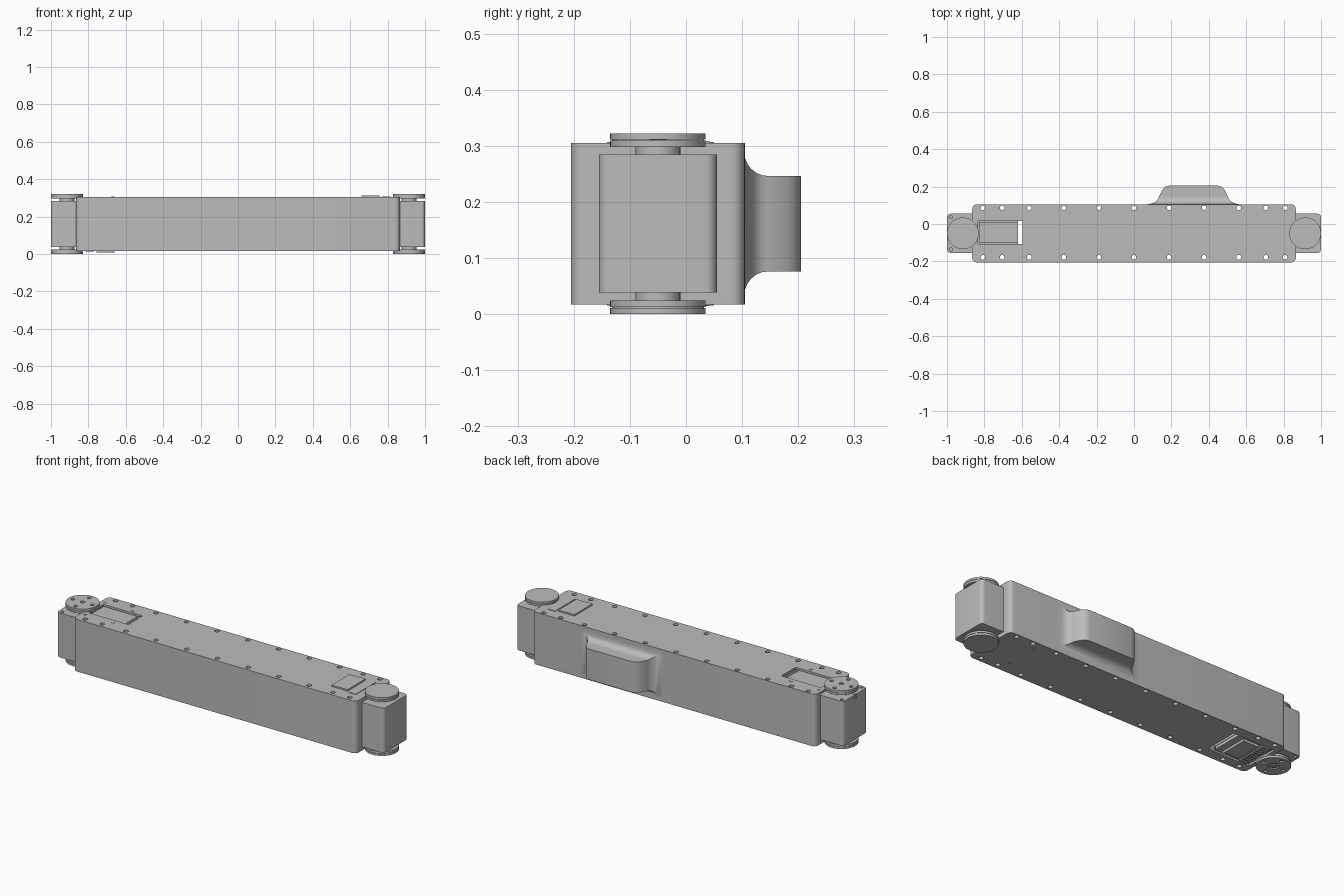
import bpy, bmesh
from math import pi, cos, sin
from mathutils import Matrix, Vector

if "Cube" in bpy.data.objects:
    bpy.data.objects.remove(bpy.data.objects["Cube"], do_unlink=True)

MID = 0.161          # half height of the whole arm
HORN = (-0.915, -0.05)
FLIP = Matrix.Translation((0, 0, MID)) @ Matrix.Rotation(pi, 4, 'Y') @ Matrix.Translation((0, 0, -MID))

grey = bpy.data.materials.new("satin grey")
grey.use_nodes = True
colour = (0.5, 0.5, 0.5, 1)
grey.diffuse_color = colour
grey.node_tree.nodes["Principled BSDF"].inputs["Base Color"].default_value = colour


def add_box(bm, x, y, z, r=0.0):
    """Box between the given ranges, with rounded upright edges."""
    t = bmesh.new()
    bmesh.ops.create_cube(t, size=1)
    for v in t.verts:
        v.co = Vector([(a + b) / 2 + c * (b - a) for (a, b), c in zip((x, y, z), v.co)])
    if r:
        up = [e for e in t.edges if abs(e.verts[0].co.z - e.verts[1].co.z) > 1e-5]
        bmesh.ops.bevel(t, geom=up, offset=r, segments=6, profile=0.5, affect='EDGES')
    merge(bm, t)


def add_cyl(bm, x, y, z, r, n=32):
    t = bmesh.new()
    bmesh.ops.create_cone(t, cap_ends=True, segments=n, radius1=r, radius2=r, depth=z[1] - z[0],
                          matrix=Matrix.Translation((x, y, (z[0] + z[1]) / 2)))
    merge(bm, t)


def merge(bm, t):
    m = bpy.data.meshes.new("part")
    t.to_mesh(m)
    t.free()
    bm.from_mesh(m)
    bpy.data.meshes.remove(m)


def finish(name, bm, flip=False):
    if flip:
        bm.transform(FLIP)
    bmesh.ops.recalc_face_normals(bm, faces=bm.faces)
    me = bpy.data.meshes.new(name)
    bm.to_mesh(me)
    bm.free()
    me.materials.append(grey)
    ob = bpy.data.objects.new(name, me)
    bpy.context.collection.objects.link(ob)
    smooth(ob)
    return ob


def select(ob):
    bpy.ops.object.select_all(action='DESELECT')
    ob.select_set(True)
    bpy.context.view_layer.objects.active = ob


def smooth(ob):
    select(ob)
    bpy.ops.object.shade_smooth_by_angle(angle=0.6)


def cut(ob, bm):
    """Subtract the cutter shapes, then discard the cutter."""
    tool = finish("cutter", bm)
    tool.hide_render = True
    mod = ob.modifiers.new("cut", 'BOOLEAN')
    mod.operation, mod.solver, mod.object = 'DIFFERENCE', 'EXACT', tool
    select(ob)
    bpy.ops.object.modifier_apply(modifier=mod.name)
    bpy.data.objects.remove(tool, do_unlink=True)
    smooth(ob)


# Long link housing
bm = bmesh.new()
add_box(bm, (-0.865, 0.865), (-0.205, 0.105), (0.017, 0.305), 0.025)
housing = finish("link_housing", bm)

# Motor bays and the windows above and below them
for flip in (False, True):
    for x, y, z in (((-0.95, -0.585), (-0.162, 0.062), (0.028, 0.294)),
                    ((-0.835, -0.595), (-0.107, 0.017), (0.2, 0.4)),
                    ((-0.842, -0.585), (-0.146, 0.047), (-0.1, 0.1))):
        bm = bmesh.new()
        add_box(bm, x, y, z)
        if flip:
            bm.transform(FLIP)
        cut(housing, bm)

# Rows of through holes along both long edges
bm = bmesh.new()
for x in (0, 0.188, 0.375, 0.56, 0.705, 0.808):
    for sx in ((1, -1) if x else (1,)):
        for y in (0.086, -0.178):
            add_cyl(bm, x * sx, y, (-0.1, 0.5), 0.0125, 16)
cut(housing, bm)

# Flared pad on the back: rectangular rings lofted outwards
bm = bmesh.new()
rings = []
flare = [(1 - sin(a * pi / 12), 1 - cos(a * pi / 12)) for a in range(7)]
profile = [(0.104 + 0.042 * c, 0.185 + 0.078 * s, 0.085 + 0.043 * s) for s, c in flare]
profile += [(0.165, 0.176, 0.085), (0.18, 0.168, 0.085), (0.193, 0.158, 0.085),
            (0.201, 0.146, 0.085), (0.205, 0.13, 0.085)]
for y, hx, hz in profile:
    rings.append([bm.verts.new((0.318 + hx * sx, y, MID + hz * sz))
                  for sx, sz in ((-1, -1), (1, -1), (1, 1), (-1, 1))])
for a, b in zip(rings, rings[1:]):
    for i in range(4):
        j = (i + 1) % 4
        bm.faces.new((a[i], a[j], b[j], b[i]))
bm.faces.new(rings[0])
bm.faces.new(rings[-1])
finish("back_pad", bm)


def horn(name, z0, z1, outer, flip, boss):
    """Round output flange with a rim groove and four bolt holes."""
    bm = bmesh.new()
    mid = (z0 + z1) / 2
    add_cyl(bm, *HORN, (z0, mid - 0.001), 0.085, 48)
    add_cyl(bm, *HORN, (mid - 0.001, mid + 0.001), 0.082, 48)
    add_cyl(bm, *HORN, (mid + 0.001, z1), 0.085, 48)
    ob = finish(name, bm, flip)
    bm = bmesh.new()
    for k in range(4):
        a = k * pi / 2
        add_cyl(bm, HORN[0] + 0.06 * cos(a), HORN[1] + 0.06 * sin(a),
                (outer - 0.008, outer + 0.008), 0.0105, 16)
    add_cyl(bm, *HORN, (outer - 0.006, outer + 0.006), 0.027 if boss else 0.012, 24)
    if flip:
        bm.transform(FLIP)
    cut(ob, bm)
    if boss:
        bm = bmesh.new()
        low, high = sorted((outer, mid))
        add_cyl(bm, *HORN, (low, high), 0.014, 6)
        finish(name + "_bolt", bm, flip)


for side, flip in (("right", False), ("left", True)):
    # Motor case with raised window plates
    bm = bmesh.new()
    add_box(bm, (-1, -0.62), (-0.155, 0.055), (0.038, 0.284), 0.02)
    case = finish(side + "_motor_case", bm, flip)
    bm = bmesh.new()
    for x in (-0.978, -0.67):
        for y in (0.036, -0.136):
            add_cyl(bm, x, y, (0.274, 0.3), 0.008, 12)
            add_cyl(bm, x, y, (0.02, 0.048), 0.008, 12)
    add_box(bm, (-1.02, -0.994), (-0.06, -0.04), (0.262, 0.3))
    if flip:
        bm.transform(FLIP)
    cut(case, bm)

    bm = bmesh.new()
    add_box(bm, (-0.828, -0.62), (-0.1, 0.01), (0.28, 0.298))
    finish(side + "_cover_plate", bm, flip)

    # Small screws in the housing skin beside the window
    bm = bmesh.new()
    for x in (-0.67, -0.84):
        for y in (0.04, -0.132):
            add_cyl(bm, x, y, (0.29, 0.307), 0.009, 12)
    finish(side + "_skin_screws", bm, flip)

    # Connector side: frame, raised lid and pin socket
    bm = bmesh.new()
    add_box(bm, (-0.835, -0.622), (-0.14, 0.042), (0.022, 0.04), 0.01)
    finish(side + "_connector_frame", bm, flip)
    bm = bmesh.new()
    add_box(bm, (-0.757, -0.66), (-0.125, 0.032), (0.009, 0.03))
    lid = finish(side + "_connector_lid", bm, flip)
    bm = bmesh.new()
    add_box(bm, (-0.748, -0.669), (-0.116, 0.023), (0, 0.012))
    if flip:
        bm.transform(FLIP)
    cut(lid, bm)
    bm = bmesh.new()
    add_box(bm, (-0.815, -0.77), (-0.135, 0.042), (0.014, 0.03))
    socket = finish(side + "_pin_socket", bm, flip)
    bm = bmesh.new()
    for k in range(8):
        y = -0.116 + 0.02 * k
        add_box(bm, (-0.806, -0.78), (y - 0.006, y + 0.006), (0, 0.02))
    if flip:
        bm.transform(FLIP)
    cut(socket, bm)

    # Hubs and the two output flanges
    bm = bmesh.new()
    add_cyl(bm, *HORN, (0.018, 0.05), 0.04)
    add_cyl(bm, *HORN, (0.27, 0.303), 0.04)
    finish(side + "_hubs", bm, flip)
    horn(side + "_idler_flange", 0.298, 0.322, 0.322, flip, False)
    horn(side + "_drive_flange", 0, 0.024, 0, flip, True)
